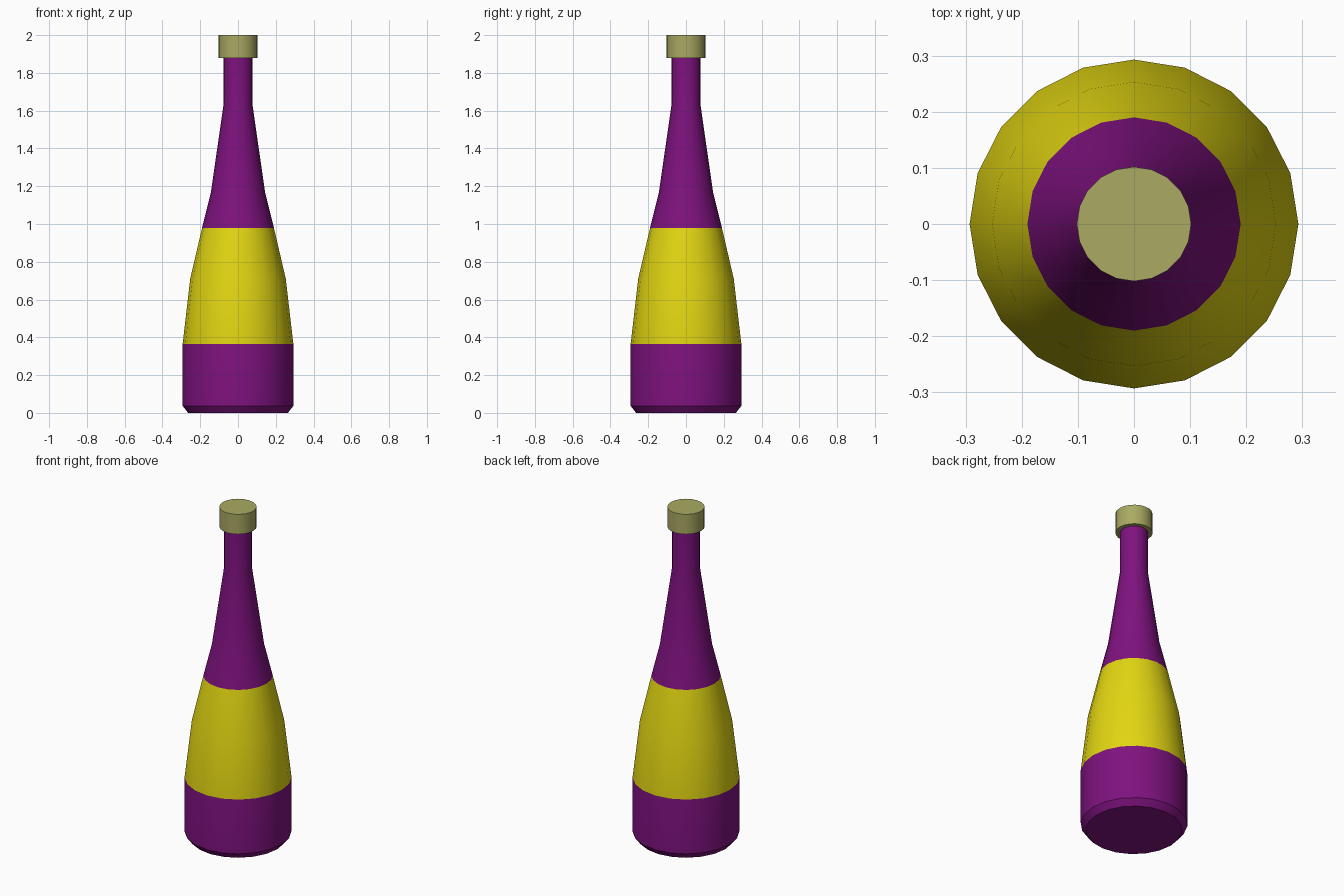
import bpy, bmesh
from math import cos, sin, pi, radians

if "Cube" in bpy.data.objects:
    bpy.data.objects.remove(bpy.data.objects["Cube"])

SIDES = 20


def material(name, rgb):
    m = bpy.data.materials.new(name)
    m.diffuse_color = (*rgb, 1)
    m.use_nodes = True
    m.node_tree.nodes["Principled BSDF"].inputs["Base Color"].default_value = m.diffuse_color
    return m


def lathe(name, profile, mats, band_mats=None):
    """Closed solid turned about z from (radius, height) points."""
    bm = bmesh.new()
    rings = [[bm.verts.new((r * cos(2 * pi * i / SIDES), r * sin(2 * pi * i / SIDES), z))
              for i in range(SIDES)] for r, z in profile]
    for b, (lo, hi) in enumerate(zip(rings, rings[1:])):
        for i in range(SIDES):
            j = (i + 1) % SIDES
            f = bm.faces.new((lo[i], lo[j], hi[j], hi[i]))
            f.material_index = band_mats[b] if band_mats else 0
    bm.faces.new(rings[0][::-1])
    bm.faces.new(rings[-1])
    me = bpy.data.meshes.new(name)
    bm.to_mesh(me)
    bm.free()
    for m in mats:
        me.materials.append(m)
    ob = bpy.data.objects.new(name, me)
    bpy.context.collection.objects.link(ob)
    bpy.ops.object.select_all(action='DESELECT')
    ob.select_set(True)
    bpy.context.view_layer.objects.active = ob
    bpy.ops.object.shade_smooth_by_angle(angle=radians(30))
    return ob


purple = material("purple_glass", (0.21, 0.006, 0.21))
yellow = material("yellow_label", (0.76, 0.67, 0.006))
tan = material("tan_cap", (0.40, 0.40, 0.125))

# Bottle: chamfered base, straight body, two label bands, shoulder, neck
lathe("bottle",
      [(0.264, 0), (0.293, 0.037), (0.293, 0.365), (0.253, 0.71),
       (0.19, 0.98), (0.143, 1.17), (0.077, 1.63), (0.077, 1.89)],
      [purple, yellow], [0, 0, 1, 1, 0, 0, 0])

# Cap
lathe("cap", [(0.102, 1.88), (0.102, 2.0)], [tan])
